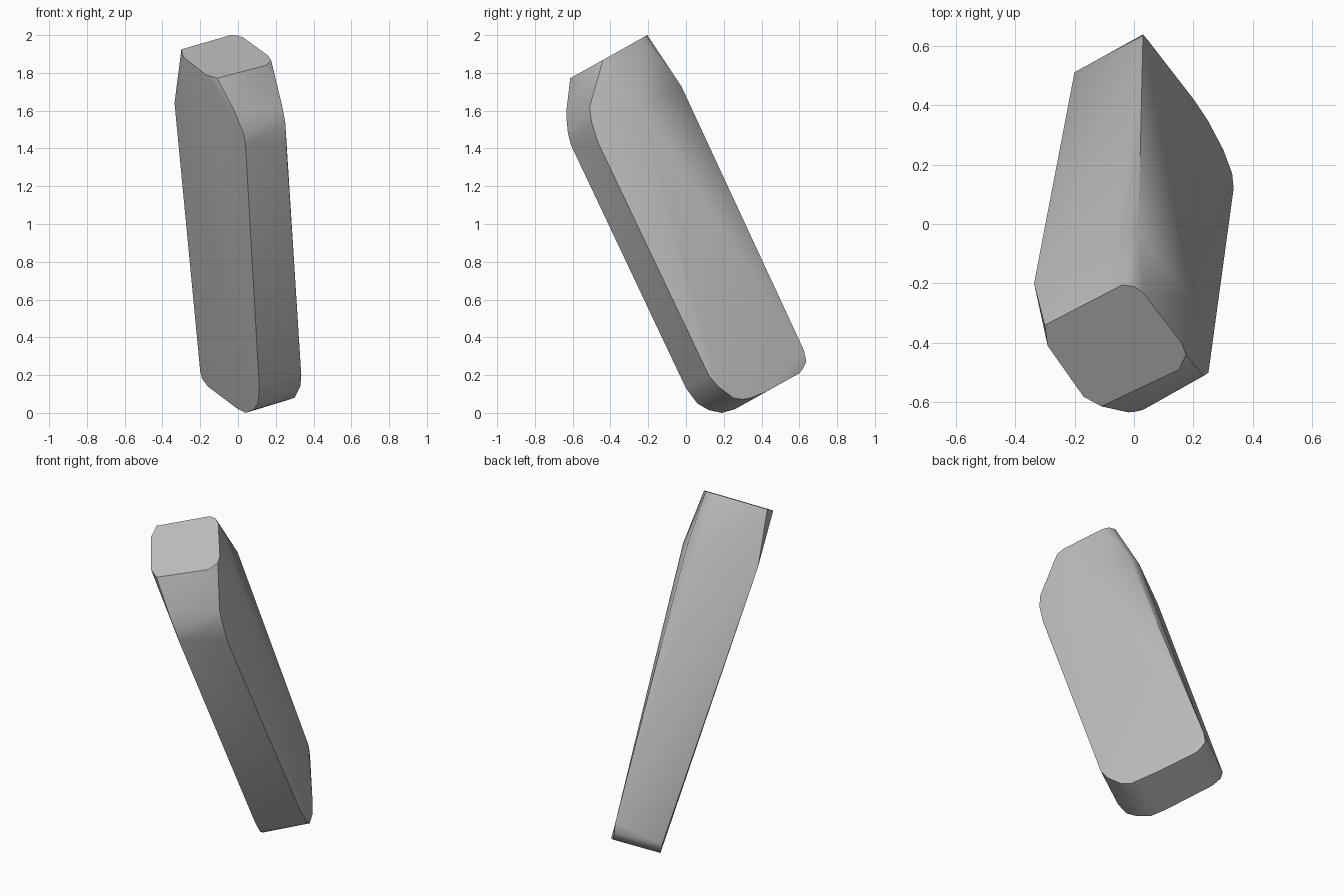
import bpy
import bmesh
import math
from mathutils import Vector

cube = bpy.data.objects.get("Cube")
if cube:
    bpy.data.objects.remove(cube, do_unlink=True)

# Flat grey
grey = bpy.data.materials.new("plain_grey")
grey.use_nodes = True
colour = (0.5, 0.5, 0.5, 1)
grey.diffuse_color = colour
grey.node_tree.nodes["Principled BSDF"].inputs["Base Color"].default_value = colour


def top_plane(x, y):
    """Lift a point onto the sloping end face."""
    return (x, y, 2.0 + 0.56 * (y + 0.205))


# Rounded outline of the sloping top end
top_end = [top_plane(x, y) for x, y in (
    (-0.3, -0.34), (-0.04, -0.205), (0, -0.21), (0.03, -0.23),
    (0.16, -0.4), (0.175, -0.44), (0.15, -0.49),
    (-0.11, -0.613), (-0.17, -0.58), (-0.29, -0.41))]

# Left broad side: front shoulder, rounded foot, back edge, soft bulge
left_side = [
    (0.235, -0.51, 1.62), (0.25, -0.5, 1.54), (0.255, -0.465, 1.43),
    (0.335, 0.12, 0.2), (0.33, 0.17, 0.14), (0.3, 0.25, 0.08),
    (0.27, 0.3, 0.07), (0.25, 0.345, 0.08), (0.2, 0.42, 0.11),
    (0.06, 0.6, 0.21), (0.045, 0.62, 0.235), (0.03, 0.637, 0.27),
    (0.03, 0.625, 0.33), (0.015, -0.025, 1.73), (0.195, -0.25, 1.62)]

# Right broad side: front shoulder, rounded foot, back edge
right_side = [
    (-0.02, -0.633, 1.6), (0, -0.632, 1.55), (0.03, -0.625, 1.48),
    (0.04, -0.61, 1.42), (0.113, 0, 0.13), (0.105, 0.06, 0.05),
    (0.08, 0.12, 0.015), (0.04, 0.19, 0), (0, 0.26, 0.02),
    (-0.16, 0.47, 0.14), (-0.19, 0.505, 0.18), (-0.2, 0.51, 0.22),
    (-0.336, -0.2, 1.64)]

# Slight crown across the back shoulder
back_crown = [(-0.07, -0.04, 1.72)]

# Leaning bar: convex skin around the sides, the crown and the top end
bm = bmesh.new()
for point in top_end + left_side + right_side + back_crown:
    bm.verts.new(Vector(point))
bmesh.ops.convex_hull(bm, input=bm.verts)
loose = [v for v in bm.verts if not v.link_faces]
bmesh.ops.delete(bm, geom=loose, context='VERTS')
bmesh.ops.dissolve_limit(bm, angle_limit=math.radians(1),
                         verts=bm.verts, edges=bm.edges)
bmesh.ops.recalc_face_normals(bm, faces=bm.faces)
mesh = bpy.data.meshes.new("leaning_bar")
bm.to_mesh(mesh)
bm.free()
mesh.materials.append(grey)
bar = bpy.data.objects.new("leaning_bar", mesh)
bpy.context.collection.objects.link(bar)

# Smooth shading with crisp edges
bpy.ops.object.select_all(action='DESELECT')
bar.select_set(True)
bpy.context.view_layer.objects.active = bar
bpy.ops.object.shade_smooth_by_angle(angle=math.radians(35))
